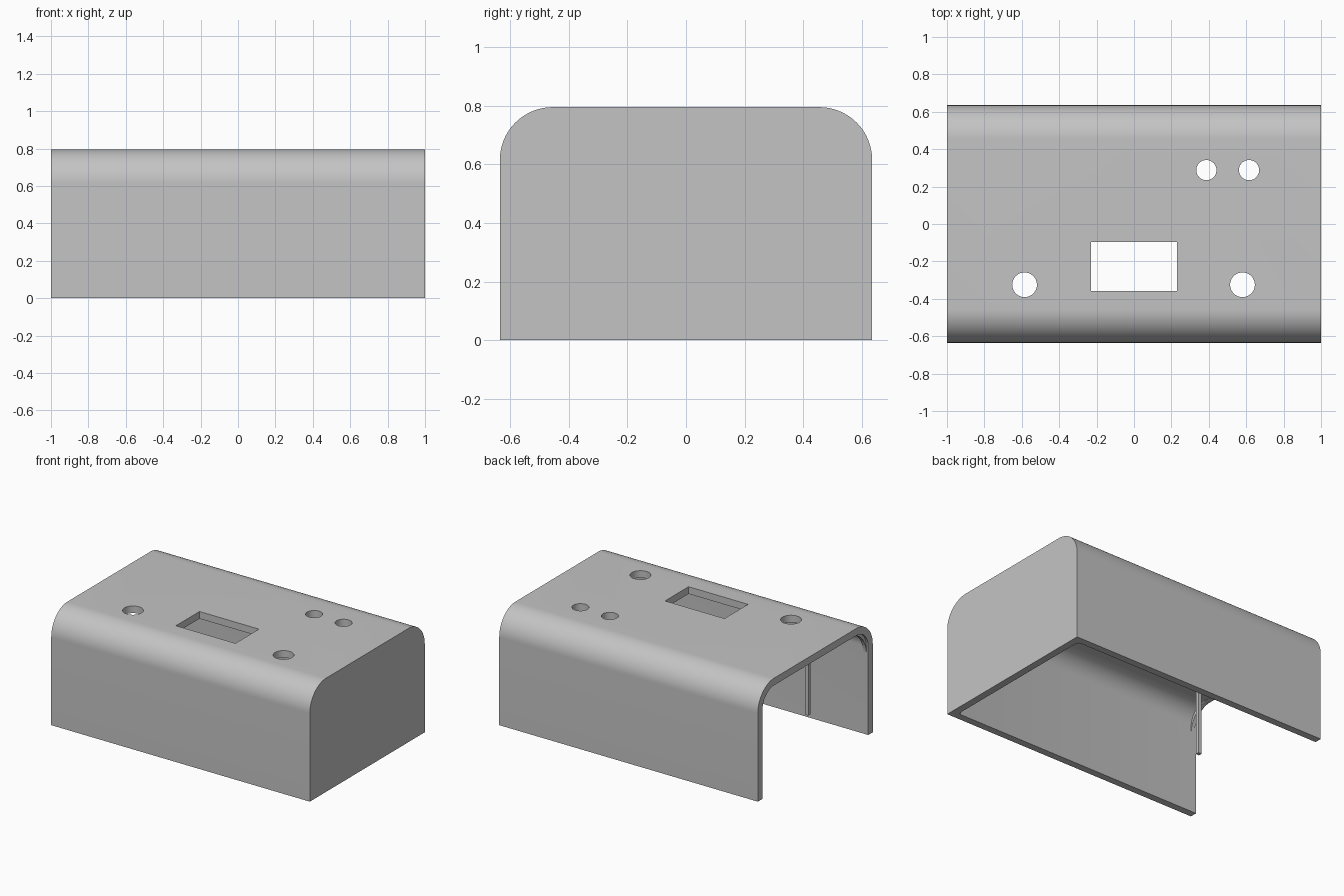
import bpy
import bmesh
from math import sin, cos, pi, radians

if "Cube" in bpy.data.objects:
    bpy.data.objects.remove(bpy.data.objects["Cube"])

HALF_Y, TOP, WALL, RADIUS = 0.635, 0.795, 0.05, 0.18

grey = bpy.data.materials.new("plain_grey")
grey.use_nodes = True
colour = (0.55, 0.55, 0.55, 1)
grey.diffuse_color = colour
grey.node_tree.nodes["Principled BSDF"].inputs["Base Color"].default_value = colour


def arc(cy, cz, r, start, end, steps=20):
    """Points of an arc in the y-z plane, angles in half turns."""
    angles = [pi * (start + (end - start) * i / steps) for i in range(steps + 1)]
    return [(cy + r * cos(a), cz + r * sin(a)) for a in angles]


def arch(half_y, bottom, top, r):
    """Upright outline with two rounded upper corners."""
    return ([(-half_y, bottom), (half_y, bottom)]
            + arc(half_y - r, top - r, r, 0, 0.5)
            + arc(r - half_y, top - r, r, 0.5, 1))


def extrude_x(name, outline, x0, x1, end_bevel=0):
    """Extrude a y-z outline along x, optionally rounding the far end."""
    bm = bmesh.new()
    face = bm.faces.new([bm.verts.new((x0, y, z)) for y, z in outline])
    moved = bmesh.ops.extrude_face_region(bm, geom=[face])["geom"]
    verts = [g for g in moved if isinstance(g, bmesh.types.BMVert)]
    bmesh.ops.translate(bm, verts=verts, vec=(x1 - x0, 0, 0))
    if end_bevel:
        rim = [g for g in moved if isinstance(g, bmesh.types.BMEdge)]
        bmesh.ops.bevel(bm, geom=rim, offset=end_bevel, segments=5,
                        profile=0.5, affect='EDGES')
    bmesh.ops.recalc_face_normals(bm, faces=bm.faces)
    mesh = bpy.data.meshes.new(name)
    bm.to_mesh(mesh)
    bm.free()
    mesh.materials.append(grey)
    obj = bpy.data.objects.new(name, mesh)
    bpy.context.collection.objects.link(obj)
    return obj


def box(name, x0, x1, y0, y1, z0, z1):
    return extrude_x(name, [(y0, z0), (y1, z0), (y1, z1), (y0, z1)], x0, x1)


def drill(name, x, y, r):
    bpy.ops.mesh.primitive_cylinder_add(vertices=48, radius=r, depth=0.3,
                                        location=(x, y, TOP))
    obj = bpy.context.object
    obj.name = name
    obj.data.materials.append(grey)
    return obj


def select_only(obj):
    bpy.ops.object.select_all(action='DESELECT')
    obj.select_set(True)
    bpy.context.view_layer.objects.active = obj


def smooth(obj):
    select_only(obj)
    bpy.ops.object.shade_smooth_by_angle(angle=radians(30))


# Rounded cover, closed at the left end and open below and at the right end
shell = extrude_x("cover_shell", arch(HALF_Y, 0, TOP, RADIUS), -1, 1)
inner_y, inner_top = HALF_Y - WALL, TOP - WALL
inner_r = RADIUS - WALL
cutters = [
    extrude_x("cavity", arch(inner_y, -0.2, inner_top, inner_r),
              -1.2, 1 - WALL, 0.025),
    box("window_cut", -0.23, 0.23, -0.357, -0.097, 0.65, 0.95),
    drill("right_hole", -0.585, -0.325, 0.066),
    drill("left_hole", 0.58, -0.325, 0.066),
    drill("small_hole_inner", 0.387, 0.288, 0.054),
    drill("small_hole_outer", 0.615, 0.288, 0.054),
]
for cutter in cutters:
    cutter.hide_render = True
    cut = shell.modifiers.new(cutter.name, 'BOOLEAN')
    cut.operation = 'DIFFERENCE'
    cut.solver = 'EXACT'
    cut.object = cutter
    select_only(shell)
    bpy.ops.object.modifier_apply(modifier=cut.name)
    bpy.data.objects.remove(cutter)
smooth(shell)

# Thin corner ribs just inside the open end
rib_r = 0.18
for side, label in ((1, "back"), (-1, "front")):
    outer = arc(inner_y - inner_r, inner_top - inner_r, inner_r + 0.01, 0, 0.5)
    inner = arc(inner_y - rib_r, inner_top - rib_r, rib_r, 0.5, 0)
    outline = [(side * y, z) for y, z in outer + inner]
    smooth(extrude_x(label + "_corner_rib", outline, -0.985, -0.96))

# Slim posts hanging from the ceiling
for side, label in ((-1, "right"), (1, "left")):
    x = side * 0.755
    box(label + "_post", x - 0.013, x + 0.013, -0.28, -0.254,
        0.2, inner_top + 0.01)
